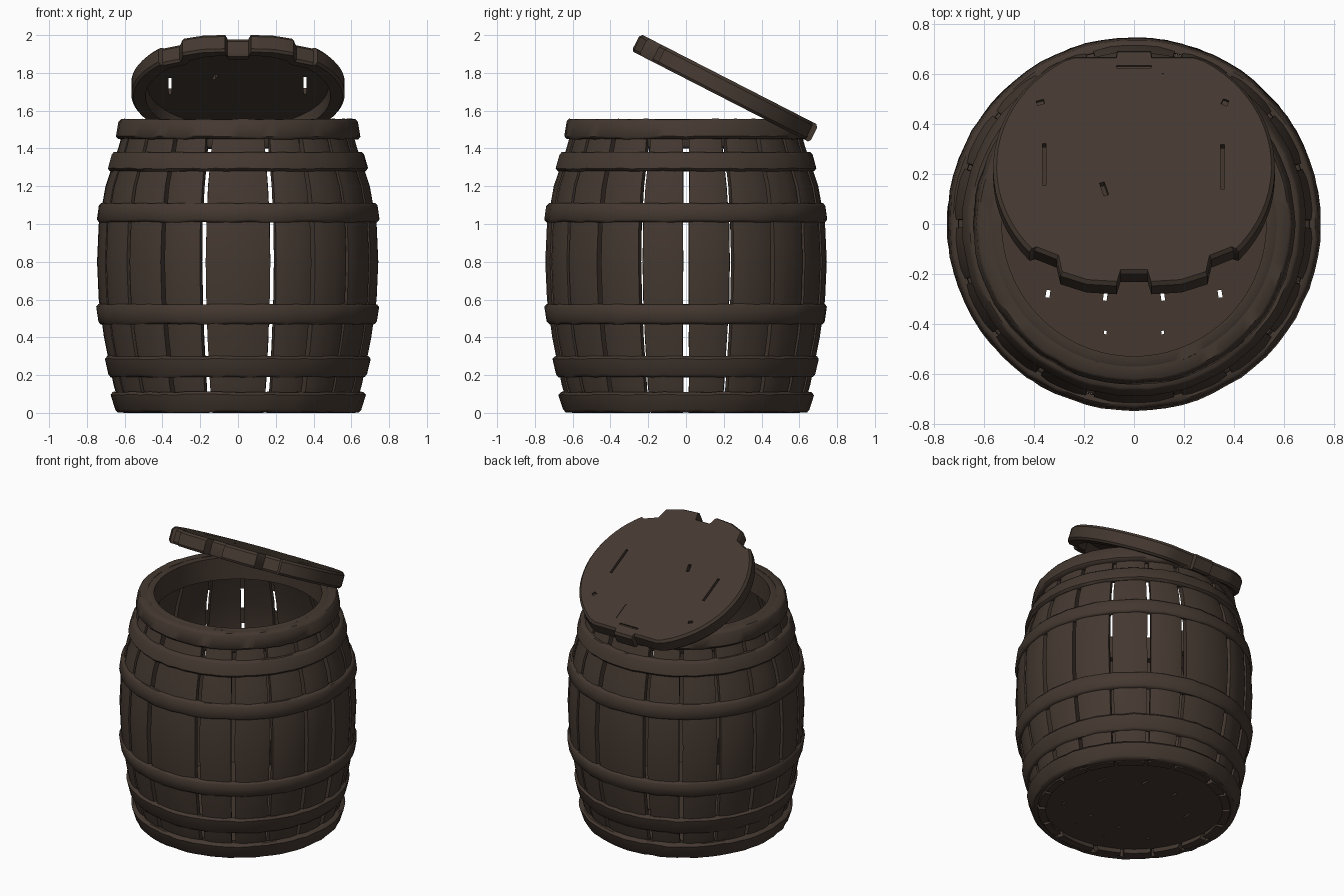
import bpy, bmesh, random
from math import sin, cos, pi, radians, sqrt
from mathutils import Matrix, Vector

random.seed(4)
if "Cube" in bpy.data.objects:
    bpy.data.objects.remove(bpy.data.objects["Cube"], do_unlink=True)

wood = bpy.data.materials.new("dark brown wood")
wood.use_nodes = True
colour = (0.058, 0.040, 0.030, 1)
wood.diffuse_color = colour
shader = next(n for n in wood.node_tree.nodes if n.type == 'BSDF_PRINCIPLED')
shader.inputs["Base Color"].default_value = colour
shader.inputs["Roughness"].default_value = 0.8


def make_object(name, bm):
    bmesh.ops.recalc_face_normals(bm, faces=bm.faces)
    mesh = bpy.data.meshes.new(name)
    bm.to_mesh(mesh)
    bm.free()
    mesh.materials.append(wood)
    obj = bpy.data.objects.new(name, mesh)
    bpy.context.collection.objects.link(obj)
    return obj


def activate(obj):
    bpy.ops.object.select_all(action='DESELECT')
    obj.select_set(True)
    bpy.context.view_layer.objects.active = obj


def smooth(obj, angle=50):
    activate(obj)
    bpy.ops.object.shade_smooth_by_angle(angle=radians(angle))


def loft(name, loops, closed=False):
    """Skin a row of equal point loops, capped at both ends or joined in a ring."""
    bm = bmesh.new()
    rows = [[bm.verts.new(p) for p in loop] for loop in loops]
    n = len(rows[0])
    pairs = list(zip(rows, rows[1:]))
    if closed:
        pairs.append((rows[-1], rows[0]))
    else:
        bm.faces.new(rows[0])
        bm.faces.new(rows[-1])
    for a, b in pairs:
        for i in range(n):
            j = (i + 1) % n
            bm.faces.new((a[i], a[j], b[j], b[i]))
    return make_object(name, bm)


def cut(obj, boxes):
    """Cut (centre, size, turn) boxes out of an object."""
    bm = bmesh.new()
    for centre, size, turn in boxes:
        m = (Matrix.Translation(centre) @ Matrix.Rotation(turn, 4, 'Z')
             @ Matrix.Diagonal((*size, 1)))
        bmesh.ops.create_cube(bm, size=1, matrix=m)
    cutter = make_object("crack_cutter", bm)
    cutter.hide_render = True
    mod = obj.modifiers.new("cracks", 'BOOLEAN')
    mod.object = cutter
    mod.operation = 'DIFFERENCE'
    mod.solver = 'EXACT'
    activate(obj)
    bpy.ops.object.modifier_apply(modifier=mod.name)
    bpy.data.objects.remove(cutter, do_unlink=True)


def polar(r, a, z):
    return (r * cos(a), r * sin(a), z)


# Staves: wide ones at front and back, four narrower ones per quarter
belly = [(0, .605), (.07, .637), (.15, .66), (.4, .710), (.6, .738), (.8, .747),
         (1.0, .738), (1.2, .702), (1.4, .635), (1.54, .595)]
quarter = [0, 19, 38.5, 57.5, 75.5]
seams = quarter + [180 - a for a in reversed(quarter)]
seams += [a + 180 for a in seams[1:]]
STEPS = 5


def half_gap(seam):
    """The seams at the sides and beside the wide staves stand open the most."""
    slant = abs(sin(radians(seam)))
    width = .0165 if slant < .1 or slant > .95 else .012
    return width + random.uniform(-.002, .0015)


for k, (start, end) in enumerate(zip(seams, seams[1:])):
    loops = []
    push = random.uniform(-.003, .002)
    for z, r in belly:
        a0, a1 = radians(start) + half_gap(start) / r, radians(end) - half_gap(end) / r
        arc = [a0 + (a1 - a0) * i / STEPS for i in range(STEPS + 1)]
        outer = [polar(r + push - (.006 if i in (0, STEPS) else 0), a, z)
                 for i, a in enumerate(arc)]
        inner = [polar(r + push - .05, a, z) for a in reversed(arc)]
        loops.append(outer + inner)
    smooth(loft(f"stave_{k + 1}", loops), 40)

# Hoops: bottom height, top height, bottom radius, top radius, wall
hoops = {
    "bottom_hoop": (.003, .11, .65, .675, .04),
    "lower_hoop": (.19, .30, .685, .704, .035),
    "lower_belly_hoop": (.47, .575, .737, .749, .035),
    "upper_belly_hoop": (1.01, 1.11, .749, .739, .035),
    "upper_hoop": (1.28, 1.38, .69, .67, .04),
    "top_hoop": (1.45, 1.555, .645, .632, .06),
    "inner_rim": (1.40, 1.553, .59, .59, .06),
}
SIDES = 72
for name, (z0, z1, r0, r1, wall) in hoops.items():
    loops = []
    for i in range(SIDES):
        a = 2 * pi * i / SIDES
        d, e, f = (random.uniform(-.003, .003) for _ in range(3))
        section = [(r0 - wall, z0), (r0 - .012 + d, z0 + e), (r0 + d, z0 + .014 + e),
                   (r1 + d, z1 - .014 + f), (r1 - .012 + d, z1 + f), (r1 - wall, z1)]
        loops.append([polar(r, a, max(z, 0)) for r, z in section])
    smooth(loft(name, loops, closed=True))

# Floor board with worn cracks
floor = loft("floor", [[polar(.585, 2 * pi * i / SIDES, z) for i in range(SIDES)]
                       for z in (.04, .1)])
cracks = []
for s in (-1, 1):
    for x, y, w, l in ((.115, -.29, .015, .035), (.115, -.435, .01, .014),
                       (.345, -.28, .016, .03), (.12, .25, .015, .05), (.35, .1, .012, .07)):
        cracks.append(((s * x, y, .07), (w, l, .2), s * .15))
cut(floor, cracks)
smooth(floor, 30)

# Lid outline: a disc with stepped plank ends, its middle plank slid to the back
R, BACK, TAB = .565, .503, .53
half = [(.055, -.475), (.07, -.53), (.19, -.522), (.295, -.485), (.31, -.41), (.40, -.37)]
for i in range(25):
    a = radians(-42 + 122 * i / 24)
    half.append((R * cos(a), min(R * sin(a), BACK)))
half += [(.072, BACK), (.068, TAB)]
outline = half + [(-x, y) for x, y in reversed(half)]


def lid_loop(scale, z):
    return [(x * scale, y * scale, z) for x, y in outline]


def recess_loop(radius, z):
    loop = []
    for x, y in outline:
        d = sqrt(x * x + y * y)
        k = min(radius, d - .05) / d
        loop.append((x * k, y * k, z))
    return loop


lid = loft("lid", [lid_loop(.975, 0), lid_loop(1, -.016), lid_loop(1, -.088),
                   lid_loop(.98, -.102), recess_loop(.49, -.102), recess_loop(.48, -.036)])
# Plank cracks through the lid, plus shallow dents
cut(lid, [((-.36, .01, -.03), (.015, .19, .2), 0),
          ((.355, .0, -.03), (.015, .2, .2), 0),
          ((-.12, -.1, -.03), (.02, .06, .2), .3),
          ((-.375, .29, 0), (.03, .02, .03), .3),
          ((.365, .29, 0), (.025, .025, .03), -.4),
          ((0, .45, 0), (.14, .012, .02), 0),
          ((.115, .36, 0), (.006, .12, .008), 0)])
smooth(lid, 35)

# Lean the lid on the back of the rim
back = Vector((0, .89, -.456)).normalized()
side = Vector((1, 0, 0))
up = side.cross(back)
lean = Matrix((side, back, up)).transposed().to_4x4()
lid.matrix_world = Matrix.Translation((0, .23, 1.765)) @ lean
